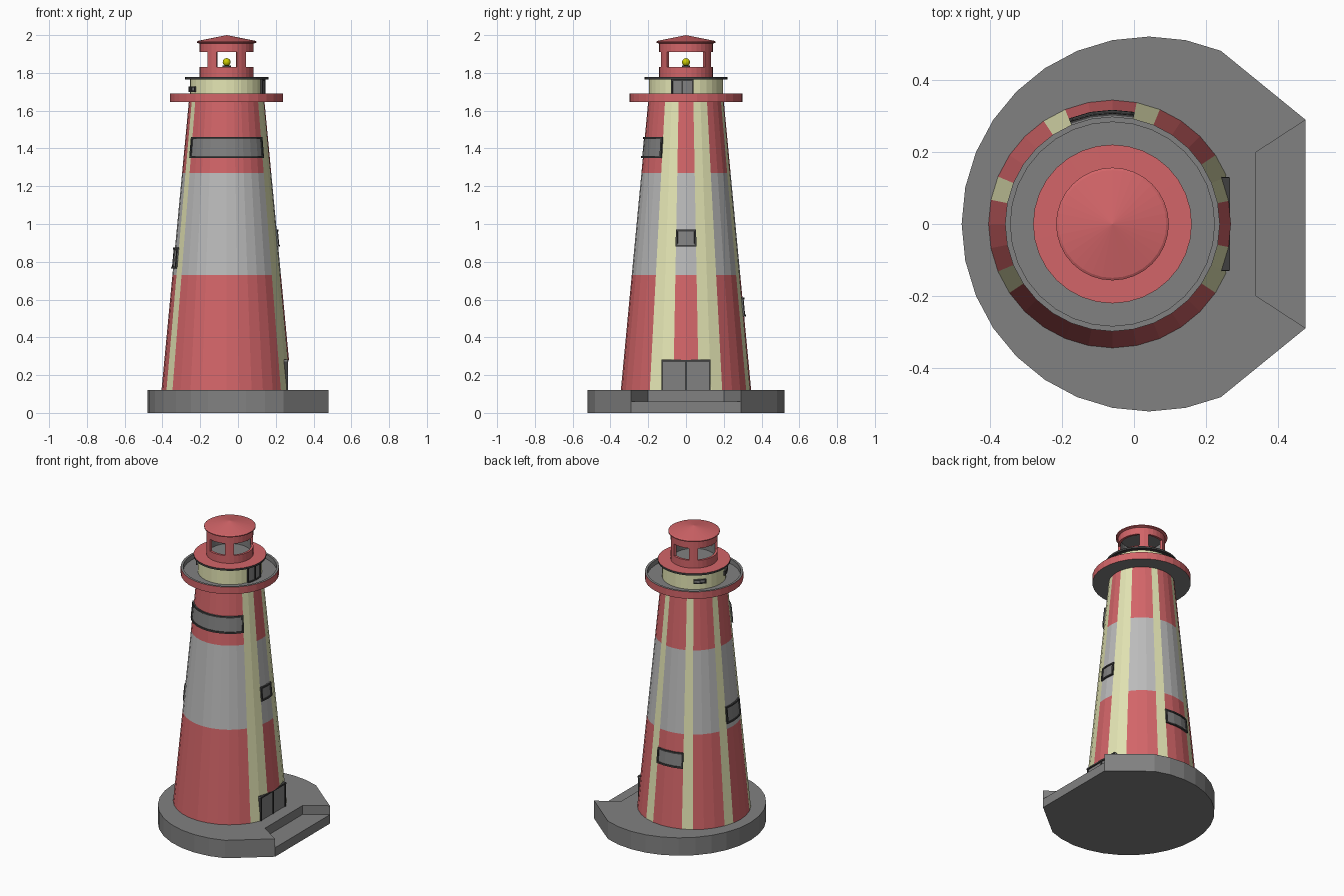
import bpy, bmesh
from math import sin, cos, radians, degrees, pi
from mathutils import Matrix

if "Cube" in bpy.data.objects:
    bpy.data.objects.remove(bpy.data.objects["Cube"])

CX = -0.06            # tower axis
STEP = 11.25          # 32-sided everything


def mat(name, r, g, b):
    m = bpy.data.materials.new(name)
    m.diffuse_color = (r, g, b, 1)
    m.use_nodes = True
    m.node_tree.nodes["Principled BSDF"].inputs["Base Color"].default_value = m.diffuse_color
    return m


RED = mat("red", 0.65, 0.13, 0.14)
CREAM = mat("cream", 0.78, 0.79, 0.46)
WHITE = mat("white", 0.50, 0.50, 0.50)
GREY = mat("grey", 0.22, 0.22, 0.22)
DARK = mat("dark", 0.05, 0.05, 0.05)
YELLOW = mat("yellow", 0.60, 0.60, 0.0)
MATS = [RED, CREAM, WHITE, GREY, DARK, YELLOW]
R, C, W, G, D, Y = range(6)


def finish(name, bm):
    bmesh.ops.remove_doubles(bm, verts=bm.verts, dist=1e-5)
    bmesh.ops.recalc_face_normals(bm, faces=bm.faces)
    me = bpy.data.meshes.new(name)
    bm.to_mesh(me)
    bm.free()
    for m in MATS:
        me.materials.append(m)
    ob = bpy.data.objects.new(name, me)
    bpy.context.collection.objects.link(ob)
    return ob


def polar(r, a, z):
    return (CX + r * cos(radians(a)), r * sin(radians(a)), z)


def lathe(name, profile, pick):
    """Revolve (r, z) points; pick(level, side) gives the material."""
    bm = bmesh.new()
    rows = [[bm.verts.new(polar(r, s * STEP, z)) for s in range(32)] for r, z in profile]
    for i in range(len(rows) - 1):
        for s in range(32):
            t = (s + 1) % 32
            f = bm.faces.new((rows[i][s], rows[i][t], rows[i + 1][t], rows[i + 1][s]))
            f.material_index = pick(i, s)
    return finish(name, bm)


def shell(bm, a0, a1, z0, z1, rin, rout, m, m_in=None):
    """Curved block between two radius functions of z."""
    n = max(1, round((a1 - a0) / STEP))
    secs = []
    for k in range(n + 1):
        a = a0 + (a1 - a0) * k / n
        secs.append([bm.verts.new(polar(f(z), a, z))
                     for f, z in ((rin, z0), (rout, z0), (rout, z1), (rin, z1))])
    full = a1 - a0 >= 360
    for p, q in zip(secs, secs[1:]):
        for e in range(4):
            f = bm.faces.new((p[e], p[(e + 1) % 4], q[(e + 1) % 4], q[e]))
            f.material_index = m_in if (e == 3 and m_in is not None) else m
    if not full:
        for s in (secs[0], secs[-1]):
            bm.faces.new(s).material_index = m


def box(bm, x0, x1, y0, y1, z0, z1, m):
    M = Matrix.Translation(((x0 + x1) / 2, (y0 + y1) / 2, (z0 + z1) / 2)) @ \
        Matrix.Diagonal((x1 - x0, y1 - y0, z1 - z0, 1))
    for v in bmesh.ops.create_cube(bm, size=1, matrix=M)["verts"]:
        for f in v.link_faces:
            f.material_index = m


def tower_r(z):
    return 0.345 - 0.145 * (z - 0.12) / 1.53


def drum_r(z):
    return 0.195


def window(name, a0, a1, z0, z1, rad, divider=None, w=0.010):
    """Pane with a raised dark frame, wrapped around the wall."""
    bm = bmesh.new()
    inner, pane, frame = (lambda z: rad(z) - 0.01), (lambda z: rad(z) + 0.004), (lambda z: rad(z) + 0.010)
    dw = degrees(w / rad(z0))
    shell(bm, a0, a1, z0, z1, inner, pane, G)
    for za in (z0, z1 - w):
        shell(bm, a0, a1, za, za + w, inner, frame, D)
    for aa in [a0, a1 - dw] + ([divider - dw / 2] if divider is not None else []):
        shell(bm, aa, aa + dw, z0 + w, z1 - w, inner, frame, D)
    return finish(name, bm)


# base: round plinth cut flat on the right, with a flared entrance recess
def prism(bm, pts, z0, z1):
    f = bm.faces.new([bm.verts.new((x, y, z0)) for x, y in pts])
    ext = bmesh.ops.extrude_face_region(bm, geom=[f], use_keep_orig=True)["geom"]
    bmesh.ops.translate(bm, vec=(0, 0, z1 - z0), verts=[v for v in ext if isinstance(v, bmesh.types.BMVert)])


arc = [(0.042 + 0.522 * cos(radians(a * STEP)), 0.522 * sin(radians(a * STEP))) for a in range(5, 28)]
arc[0], arc[-1] = (0.478, 0.29), (0.478, -0.29)
for name, pts, z0, z1 in (("base_lower", arc, 0, 0.06),
                          ("base_upper", arc + [(0.34, -0.2), (0.34, 0.2)], 0.06, 0.12)):
    bm = bmesh.new()
    prism(bm, pts, z0, z1)
    for f in bm.faces:
        f.material_index = G
    finish(name, bm)

# tower: banded tapered body with cream vertical stripes
STRIPES = {1, 2, 6, 10, 14, 18, 29, 30}
levels = [0.12, 0.73, 1.27, 1.65]
tower = lathe("tower", [(0, 0.12)] + [(tower_r(z), z) for z in levels] + [(0, 1.65)],
              lambda i, s: C if s in STRIPES else (R, R, W, R, G)[i])

# flat cut in the tower for the entrance
bm = bmesh.new()
box(bm, 0.256, 0.5, -0.25, 0.25, 0.0, 0.28, C)
cutter = finish("door_cutter", bm)
cutter.hide_render = True
mod = tower.modifiers.new("door_cut", 'BOOLEAN')
mod.operation, mod.object = 'DIFFERENCE', cutter
bpy.context.view_layer.objects.active = tower
bpy.ops.object.modifier_apply(modifier=mod.name)
bpy.data.objects.remove(cutter)

# entrance double door
bm = bmesh.new()
box(bm, 0.2, 0.259, -0.13, 0.13, 0.12, 0.28, G)
box(bm, 0.2, 0.267, -0.13, 0.13, 0.272, 0.282, D)
for y in (-0.126, 0, 0.126):
    box(bm, 0.2, 0.264, y - 0.005, y + 0.005, 0.12, 0.272, D)
finish("entrance_door", bm)

# windows
window("front_window", 213.75, 326.25, 1.35, 1.46, tower_r)
window("right_window", -11.25, 11.25, 0.88, 0.97, tower_r)
window("left_window", 168.75, 202.5, 0.765, 0.875, tower_r)
window("back_window", 78.75, 112.5, 0.51, 0.61, tower_r)

# gallery balcony
lathe("gallery", [(0, 1.645), (0.299, 1.645), (0.299, 1.692), (0.284, 1.692), (0.284, 1.66), (0, 1.66)],
      lambda i, s: R if i == 1 else G)

# watch room drum with door and small windows
lathe("watch_room", [(0, 1.655), (0.195, 1.655), (0.195, 1.768), (0, 1.768)], lambda i, s: C)
window("watch_room_door", -22.5, 11.25, 1.66, 1.765, drum_r, divider=-5.6, w=0.007)
window("watch_room_window_back", 123.75, 146.25, 1.70, 1.728, drum_r, divider=135, w=0.006)
window("watch_room_window_left", 191.25, 213.75, 1.70, 1.728, drum_r, divider=202.5, w=0.006)

# watch room roof slab
lathe("watch_room_roof", [(0, 1.765), (0.221, 1.765), (0.221, 1.778), (0, 1.78)],
      lambda i, s: R if i == 2 else D)

# lantern: two rings joined by four posts
bm = bmesh.new()
lin, lout = (lambda z: 0.128), (lambda z: 0.143)
shell(bm, 0, 360, 1.775, 1.83, lin, lout, R, G)
shell(bm, 0, 360, 1.91, 1.957, lin, lout, R, G)
for a in (45, 112.5, 225, 292.5):
    shell(bm, a, a + 22.5, 1.83, 1.91, lin, lout, R, G)
finish("lantern", bm)
lathe("lantern_floor", [(0, 1.776), (0.13, 1.776), (0.13, 1.786), (0, 1.786)], lambda i, s: G)

# lantern roof
lathe("lantern_roof", [(0, 1.955), (0.143, 1.955), (0.157, 1.96), (0.157, 1.966), (0.15, 1.97), (0, 2.0)],
      lambda i, s: G if i == 0 else R)

# lamp and stand
lathe("lamp_stand", [(0, 1.78), (0.022, 1.78), (0.022, 1.838), (0, 1.838)], lambda i, s: D)
bm = bmesh.new()
bmesh.ops.create_uvsphere(bm, u_segments=16, v_segments=10, radius=0.021,
                          matrix=Matrix.Translation((CX, 0, 1.857)))
for f in bm.faces:
    f.material_index = Y
    f.smooth = True
finish("lamp", bm)
